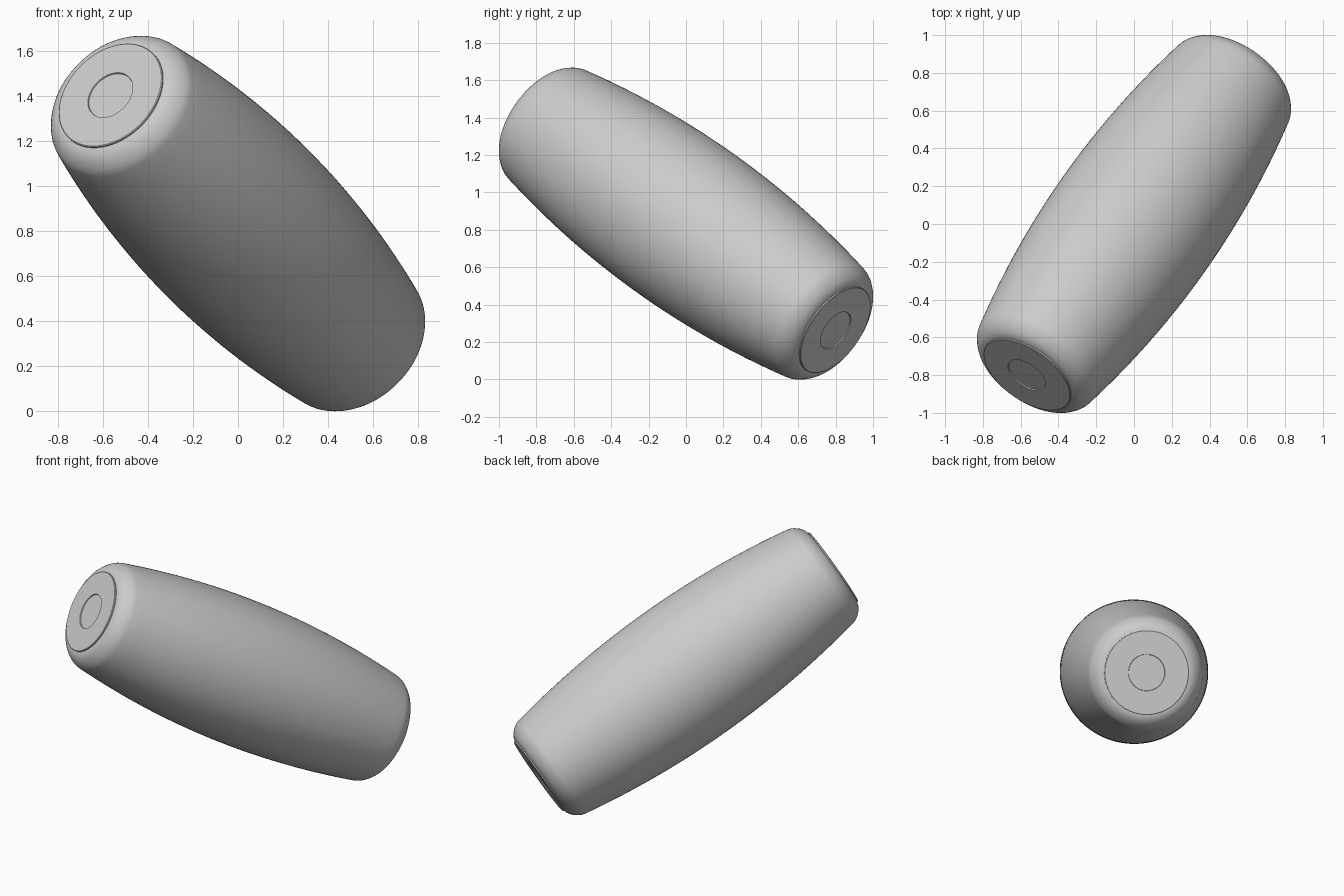
import bpy, math
from mathutils import Vector, Matrix

cube = bpy.data.objects.get("Cube")
if cube:
    bpy.data.objects.remove(cube, do_unlink=True)

grey = bpy.data.materials.new("plain_grey")
grey.use_nodes = True
colour = (0.6, 0.6, 0.6, 1)
grey.diffuse_color = colour
grey.node_tree.nodes["Principled BSDF"].inputs["Base Color"].default_value = colour

SIDES = 96
AXIS = Vector((-0.5, -0.705, 0.503)).normalized()
CENTRE = Vector((0, 0, 0.833))
TILT = Matrix.Translation(CENTRE) @ AXIS.to_track_quat('Z', 'Y').to_matrix().to_4x4()


def lathe(name, profile, flip=False):
    """Revolve (height, radius) pairs, running upwards, around the tilted axis."""
    verts, faces = [], []
    for h, r in profile:
        for i in range(SIDES):
            a = math.tau * i / SIDES
            verts.append((r * math.cos(a), r * math.sin(a), h))
    for k in range(len(profile) - 1):
        for i in range(SIDES):
            j = (i + 1) % SIDES
            a, b = k * SIDES, (k + 1) * SIDES
            faces.append((a + i, a + j, b + j, b + i))
    # Close both ends
    top = (len(profile) - 1) * SIDES
    faces.append(tuple(range(top, top + SIDES)))
    faces.append(tuple(reversed(range(SIDES))))
    mesh = bpy.data.meshes.new(name)
    mesh.from_pydata(verts, [], faces)
    mesh.materials.append(grey)
    obj = bpy.data.objects.new(name, mesh)
    bpy.context.collection.objects.link(obj)
    obj.matrix_world = TILT @ (Matrix.Rotation(math.pi, 4, 'X') if flip else Matrix())
    bpy.ops.object.select_all(action='DESELECT')
    obj.select_set(True)
    bpy.context.view_layer.objects.active = obj
    bpy.ops.object.shade_smooth_by_angle(angle=math.radians(30))


# Bulging body with rounded shoulders
half = [(1.03 * i / 16, 0.452 - 0.088 * (1.03 * i / 16) ** 2) for i in range(17)]
half += [(1.047, 0.354), (1.062, 0.347), (1.076, 0.338), (1.09, 0.327), (1.102, 0.315),
         (1.112, 0.302), (1.12, 0.287), (1.125, 0.27), (1.127, 0.25)]
lathe("barrel_body", [(-h, r) for h, r in reversed(half[1:])] + half)

# Raised end discs, each with a shallow round recess
cap = [(1.115, 0.266), (1.132, 0.266), (1.135, 0.262), (1.135, 0.115), (1.129, 0.113)]
lathe("front_end_cap", cap)
lathe("back_end_cap", cap, flip=True)
